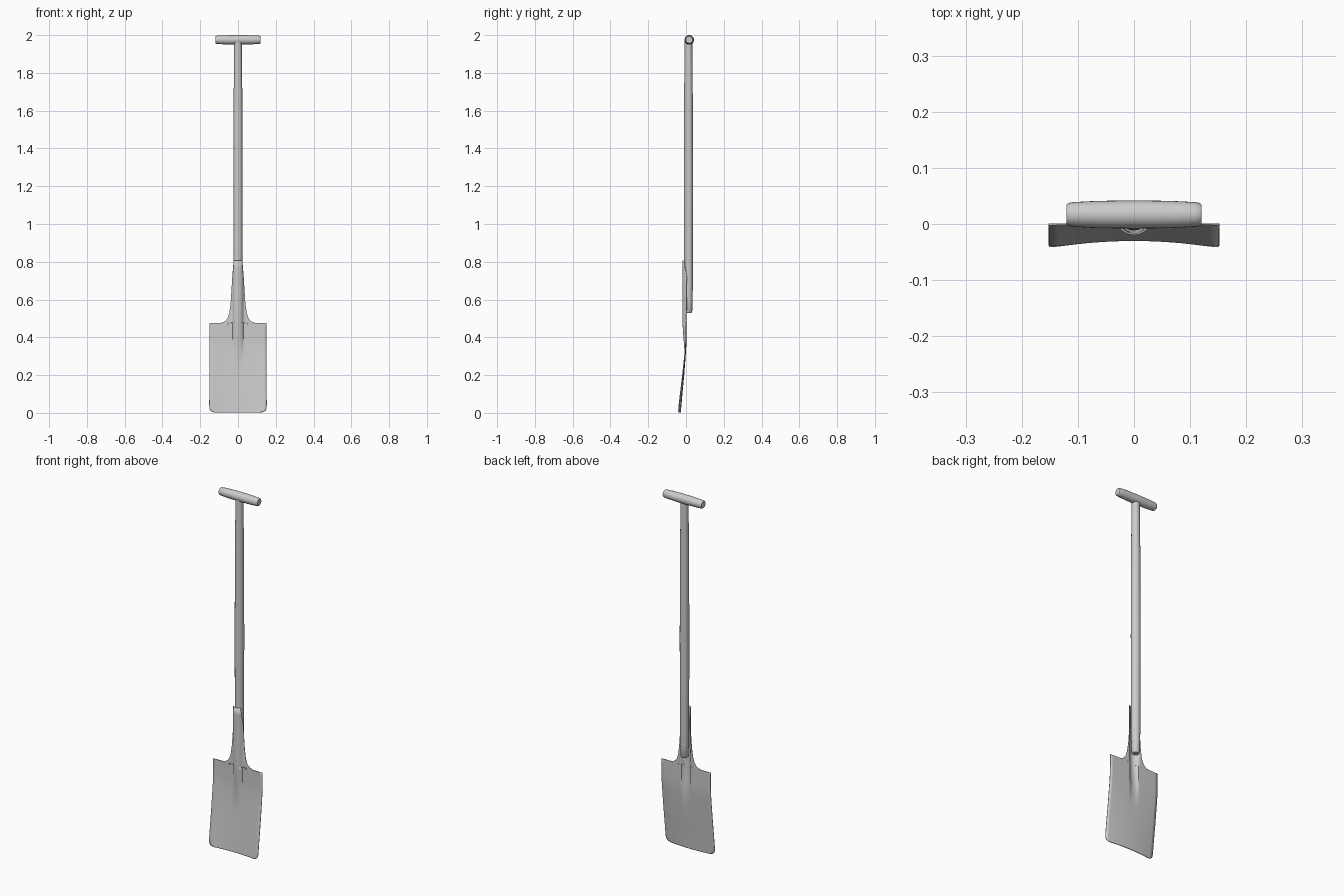
import bpy, bmesh, math
from mathutils import Vector, Matrix

if "Cube" in bpy.data.objects:
    bpy.data.objects.remove(bpy.data.objects["Cube"])


def finish(name, bm, angle=40):
    bmesh.ops.recalc_face_normals(bm, faces=bm.faces)
    mesh = bpy.data.meshes.new(name)
    bm.to_mesh(mesh)
    bm.free()
    obj = bpy.data.objects.new(name, mesh)
    bpy.context.collection.objects.link(obj)
    bpy.ops.object.select_all(action='DESELECT')
    obj.select_set(True)
    bpy.context.view_layer.objects.active = obj
    bpy.ops.object.shade_smooth_by_angle(angle=math.radians(angle))
    return obj


def lathe(name, profile, matrix, sides=24):
    """Capped round bar from (radius, height) pairs along local z."""
    bm = bmesh.new()
    rings = []
    for r, h in profile:
        rings.append([bm.verts.new(matrix @ Vector((r * math.cos(a), r * math.sin(a), h)))
                      for a in (2 * math.pi * i / sides for i in range(sides))])
    for a, b in zip(rings, rings[1:]):
        for i in range(sides):
            j = (i + 1) % sides
            bm.faces.new((a[i], a[j], b[j], b[i]))
    bm.faces.new(rings[0])
    bm.faces.new(rings[-1])
    return finish(name, bm)


def lerp(table, z):
    for (z0, v0), (z1, v1) in zip(table, table[1:]):
        if z <= z1:
            return v0 + (v1 - v0) * max(0, z - z0) / (z1 - z0)
    return table[-1][1]


# wooden shaft
lathe("shaft", [(0.016, 0.53), (0.02, 0.536), (0.022, 0.6), (0.0235, 0.7), (0.0245, 1.2),
                (0.0235, 1.6), (0.021, 1.9), (0.02, 1.965)], Matrix.Translation((0, 0.013, 0)))

# crossbar grip
half = [(0.025, 0.0), (0.0248, 0.03), (0.024, 0.07), (0.022, 0.108), (0.0205, 0.117), (0.018, 0.12)]
grip = [(r, -h) for r, h in reversed(half[1:])] + half
lathe("grip", grip, Matrix.Translation((0, 0.017, 1.975)) @ Matrix.Rotation(math.pi / 2, 4, 'Y'))

# blade and half-round socket as one sheet: half width by height
outline = [(0.002, 0.122), (0.005, 0.136), (0.012, 0.146), (0.024, 0.151), (0.04, 0.152)]
outline += [(0.04 + 0.03 * i, 0.152) for i in range(1, 15)]
outline += [(0.476, 0.152), (0.477, 0.09), (0.482, 0.076), (0.49, 0.064), (0.505, 0.054),
            (0.53, 0.046), (0.58, 0.039), (0.65, 0.034), (0.72, 0.029), (0.77, 0.025), (0.807, 0.022)]
bend = [(0, -0.029), (0.1, -0.0205), (0.2, -0.011), (0.3, -0.003), (0.36, 0.001), (0.48, 0.001), (0.6, 0.004), (0.85, 0.006)]


def sheet_y(x, z):
    base = lerp(bend, z)
    curl = -0.011 * max(0, 1 - z / 0.42) - 0.002
    y = base + curl * (x / 0.152) ** 2
    t = min(1, max(0, (z - 0.2) / 0.32))      # ridge fades down the blade
    fade = t * t * (3 - 2 * t)
    pipe = 0.012 - math.sqrt(max(0, 0.030 ** 2 - x * x))
    return y + min(0, pipe - y) * fade


bm = bmesh.new()
cols = 32
rows = []
for z, w in outline:
    row = []
    for i in range(cols + 1):
        t = 2 * i / cols - 1
        x = w * (0.55 * t + 0.45 * t ** 3)    # denser near the ridge
        row.append(bm.verts.new((x, sheet_y(x, z), z)))
    rows.append(row)
for a, b in zip(rows, rows[1:]):
    for i in range(cols):
        bm.faces.new((a[i], a[i + 1], b[i + 1], b[i]))
blade = finish("blade_and_socket", bm)
solid = blade.modifiers.new("thickness", 'SOLIDIFY')
solid.thickness = 0.003
solid.offset = 0
